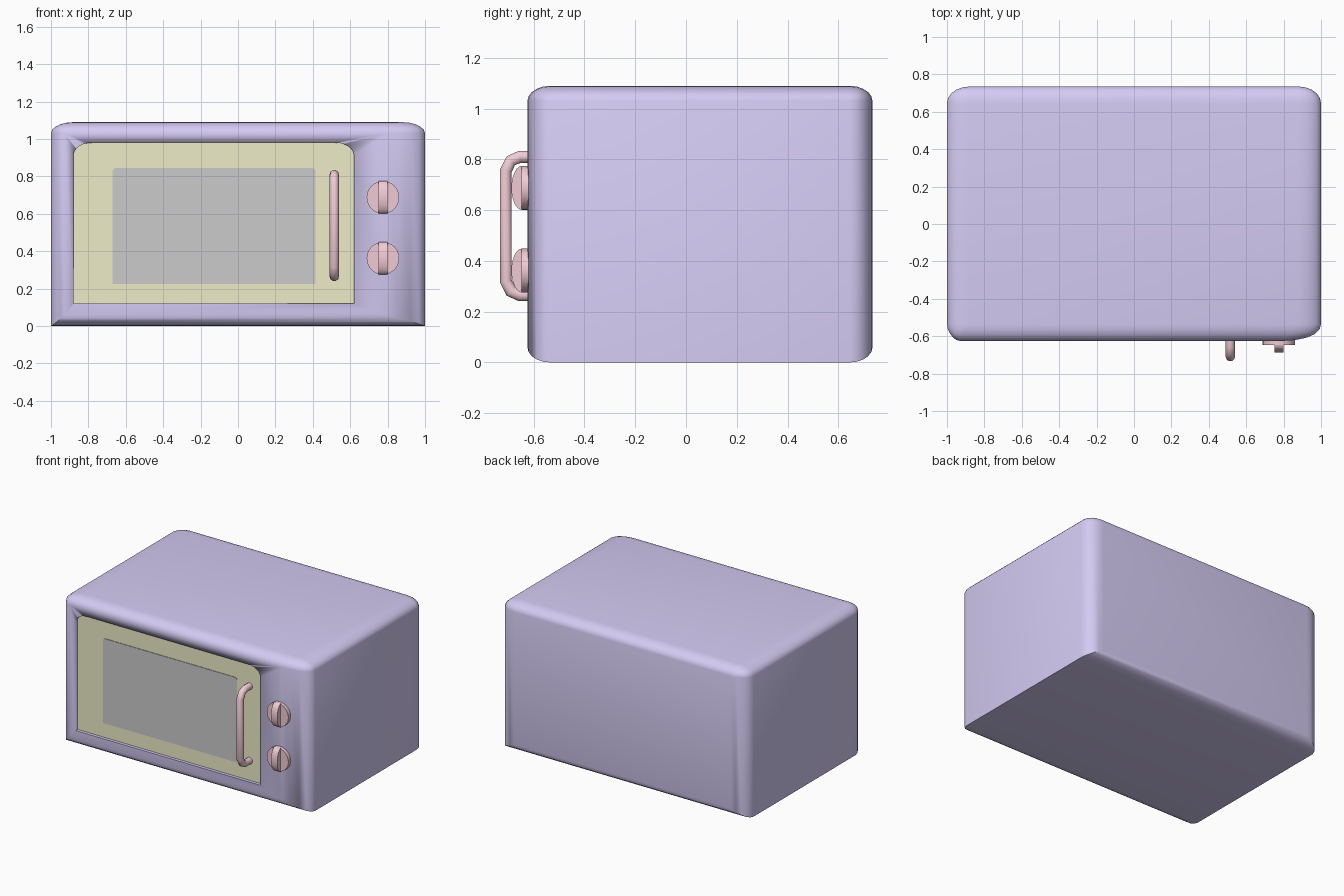
import bpy, bmesh, math
from mathutils import Vector, Matrix

if "Cube" in bpy.data.objects:
    bpy.data.objects.remove(bpy.data.objects["Cube"])


def material(name, rgb):
    m = bpy.data.materials.new(name)
    m.diffuse_color = (*rgb, 1)
    m.use_nodes = True
    m.node_tree.nodes["Principled BSDF"].inputs["Base Color"].default_value = m.diffuse_color
    return m


LILAC = material("lilac", (0.66, 0.60, 0.90))
CREAM = material("cream", (0.86, 0.84, 0.57))
PINK = material("pink", (0.88, 0.60, 0.66))


def finish(bm, name, mat=None, angle=40):
    bmesh.ops.recalc_face_normals(bm, faces=bm.faces)
    me = bpy.data.meshes.new(name)
    bm.to_mesh(me)
    bm.free()
    ob = bpy.data.objects.new(name, me)
    bpy.context.collection.objects.link(ob)
    if mat:
        me.materials.append(mat)
    smooth(ob, angle)
    return ob


def smooth(ob, angle=40):
    bpy.ops.object.select_all(action='DESELECT')
    ob.select_set(True)
    bpy.context.view_layer.objects.active = ob
    bpy.ops.object.shade_smooth_by_angle(angle=math.radians(angle))


def prism(bm, points, axis, a, b):
    """Extrude a 2D outline: axis 'Y' takes (x, z) points, axis 'X' takes (y, z)."""
    def at(p, d):
        return (p[0], d, p[1]) if axis == 'Y' else (d, p[0], p[1])
    face = bm.faces.new([bm.verts.new(at(p, a)) for p in points])
    ext = bmesh.ops.extrude_face_region(bm, geom=[face])
    shift = Vector(at((0, 0), b - a))
    bmesh.ops.translate(bm, vec=shift, verts=[v for v in ext["geom"] if isinstance(v, bmesh.types.BMVert)])


def top_rounded(x0, x1, z0, z1, rx, rz, n=6):
    """Panel outline with square bottom corners and rounded top corners."""
    pts = [(x0, z0), (x1, z0)]
    for cx, start in ((x1 - rx, 0), (x0 + rx, 90)):
        for i in range(n + 1):
            t = math.radians(start + 90 * i / n)
            pts.append((cx + rx * math.cos(t), z1 - rz + rz * math.sin(t)))
    return pts


# Casing: rounded box, bottom side edges left sharp
Y0, Y1, H = -0.625, 0.735, 1.09
R = Vector((0.12, 0.09, 0.06))
bm = bmesh.new()
bmesh.ops.create_cube(bm, size=1)
bmesh.ops.scale(bm, vec=(2 / R.x, (Y1 - Y0) / R.y, H / R.z), verts=bm.verts)
rounded = [e for e in bm.edges
           if not (e.verts[0].co.z < 0 and e.verts[1].co.z < 0
                   and abs(e.verts[0].co.x - e.verts[1].co.x) < 1e-4)]
bmesh.ops.bevel(bm, geom=rounded, offset=1, offset_type='OFFSET', segments=5,
                profile=0.5, affect='EDGES', clamp_overlap=True)
bmesh.ops.scale(bm, vec=R, verts=bm.verts)
bmesh.ops.translate(bm, vec=(0, (Y0 + Y1) / 2, H / 2), verts=bm.verts)
# Wider front curve beside the knobs, tighter one on the door side
for v in bm.verts:
    t = min(1, max(0, (Y0 + R.y - v.co.y) / R.y))
    if t > 0:
        if v.co.x > 0:
            v.co.x = 1 - (1 - v.co.x) * (1 + 0.7 * t)
        else:
            v.co.x = -1 + (1 + v.co.x) * (1 - 0.4 * t)
casing = finish(bm, "casing", LILAC)

# Shallow door recess
DOOR_Y = -0.602
bm = bmesh.new()
prism(bm, top_rounded(-0.88, 0.62, 0.12, 0.98, 0.10, 0.065), 'Y', -0.8, DOOR_Y + 0.01)
cutter = finish(bm, "recess_cutter")
cutter.hide_render = True
cutter.hide_set(True)
cut = casing.modifiers.new("recess", 'BOOLEAN')
cut.operation = 'DIFFERENCE'
cut.solver = 'EXACT'
cut.object = cutter

# Door and window
bm = bmesh.new()
prism(bm, top_rounded(-0.88, 0.62, 0.12, 0.98, 0.10, 0.065), 'Y', DOOR_Y, DOOR_Y + 0.012)
finish(bm, "door", CREAM)
bm = bmesh.new()
prism(bm, top_rounded(-0.67, 0.415, 0.225, 0.845, 0.02, 0.015, 3), 'Y', DOOR_Y - 0.004, DOOR_Y + 0.004)
finish(bm, "window")

# Handle: round bar swept along a bracket path
path = [(DOOR_Y + 0.005, 0.265), (-0.655, 0.265), (-0.69, 0.28), (-0.71, 0.32),
        (-0.71, 0.755), (-0.69, 0.795), (-0.655, 0.81), (DOOR_Y + 0.005, 0.81)]
cu = bpy.data.curves.new("handle", 'CURVE')
cu.dimensions = '3D'
cu.bevel_depth = 0.025
cu.bevel_resolution = 3
cu.use_fill_caps = True
sp = cu.splines.new('POLY')
sp.points.add(len(path) - 1)
for p, (y, z) in zip(sp.points, path):
    p.co = (0.515, y, z, 1)
handle = bpy.data.objects.new("handle", cu)
bpy.context.collection.objects.link(handle)
cu.materials.append(PINK)
bpy.ops.object.select_all(action='DESELECT')
handle.select_set(True)
bpy.context.view_layer.objects.active = handle
bpy.ops.object.convert(target='MESH')
smooth(bpy.context.object, 60)

# Knobs: disc plus a half-round grip
for label, z in (("upper", 0.688), ("lower", 0.362)):
    x, r, face_y, back_y = 0.775, 0.087, -0.648, -0.605
    bm = bmesh.new()
    bmesh.ops.create_cone(bm, cap_ends=True, segments=32, radius1=r, radius2=r,
                          depth=back_y - face_y,
                          matrix=Matrix.Translation((x, (face_y + back_y) / 2, z))
                          @ Matrix.Rotation(math.pi / 2, 4, 'X'))
    grip = [(face_y + 0.002 - 0.042 * math.sin(math.pi * i / 12),
             z + r * math.cos(math.pi * i / 12)) for i in range(13)]
    prism(bm, grip, 'X', x - 0.025, x + 0.025)
    finish(bm, label + "_knob", PINK)
